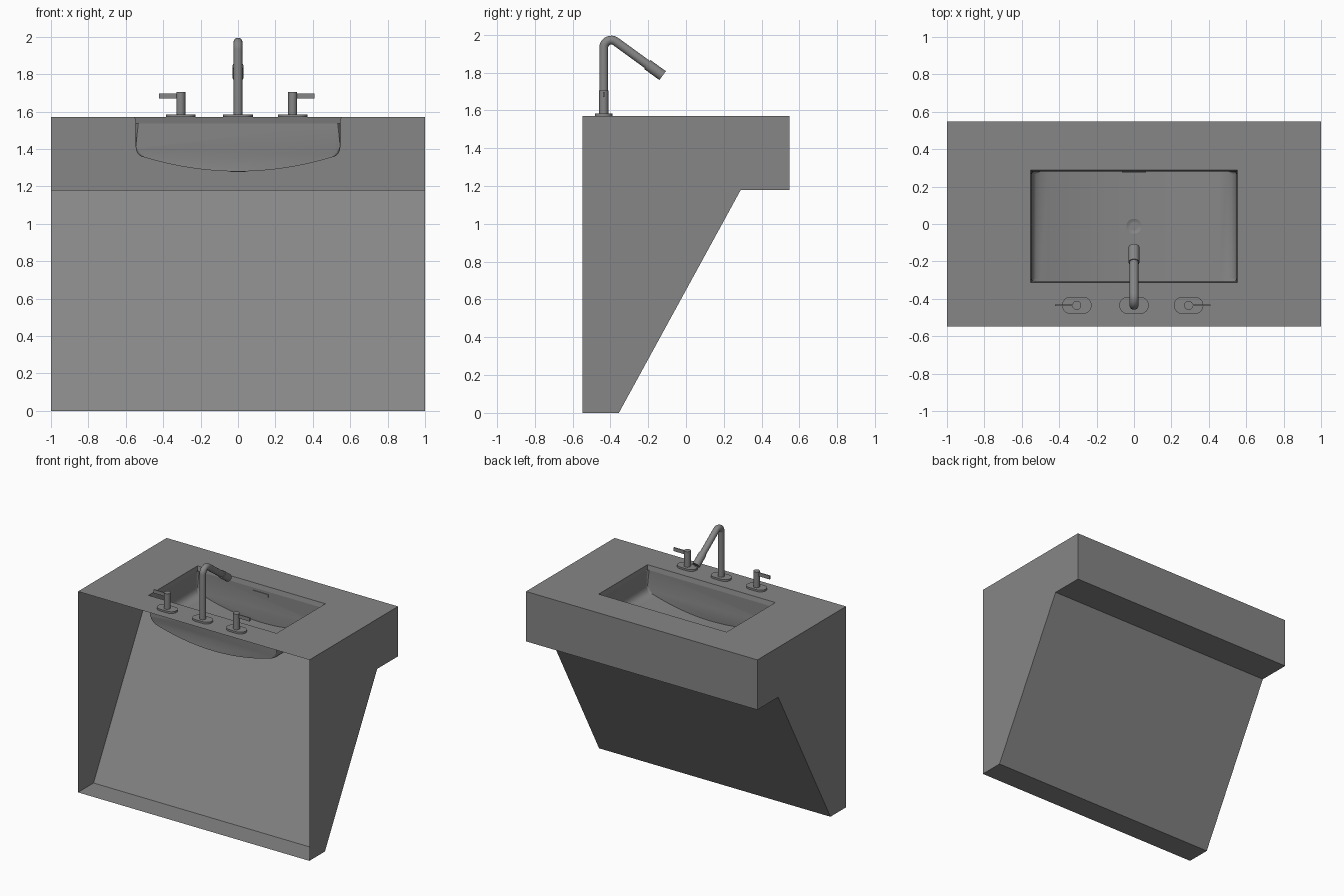
import bpy, bmesh, math
from mathutils import Vector

if "Cube" in bpy.data.objects:
    bpy.data.objects.remove(bpy.data.objects["Cube"], do_unlink=True)

GREY = (0.24, 0.24, 0.24, 1)
mat = bpy.data.materials.new("mid grey")
mat.use_nodes = True
mat.diffuse_color = GREY
mat.node_tree.nodes["Principled BSDF"].inputs["Base Color"].default_value = GREY

TOP = 1.57        # counter height
HALF_Y = 0.547    # half depth
TAP_Y = -0.435    # row of taps


def finish(name, bm, smooth=False):
    """Turn a bmesh into a named, coloured object."""
    me = bpy.data.meshes.new(name)
    bm.to_mesh(me)
    bm.free()
    ob = bpy.data.objects.new(name, me)
    bpy.context.collection.objects.link(ob)
    me.materials.append(mat)
    if smooth:
        bpy.ops.object.select_all(action='DESELECT')
        ob.select_set(True)
        bpy.context.view_layer.objects.active = ob
        bpy.ops.object.shade_smooth_by_angle(angle=math.radians(35))
    return ob


def bridge(bm, a, b):
    for i in range(len(a)):
        j = (i + 1) % len(a)
        bm.faces.new((a[i], a[j], b[j], b[i]))


def rect(bm, x, y0, y1, z):
    return [bm.verts.new(p) for p in
            ((-x, y0, z), (x, y0, z), (x, y1, z), (-x, y1, z))]


def prism(bm, outline, direction):
    """Extrude a closed outline into a solid; returns the two rings."""
    a = [bm.verts.new(p) for p in outline]
    b = [bm.verts.new(Vector(p) + Vector(direction)) for p in outline]
    bm.faces.new(a)
    bm.faces.new(b[::-1])
    bridge(bm, a, b)
    return a, b


def rod(name, start, end, radius, inner=0):
    """Round bar between two points, with an optional recessed end."""
    start, end = Vector(start), Vector(end)
    axis = end - start
    u = Vector((1, 0, 0))
    v = axis.normalized().cross(u)
    ring = [start + radius * (u * math.cos(t) + v * math.sin(t))
            for t in (math.tau * i / 24 for i in range(24))]
    bm = bmesh.new()
    prism(bm, ring, axis)
    bmesh.ops.recalc_face_normals(bm, faces=bm.faces)
    if inner:
        cap = max((f for f in bm.faces if len(f.verts) > 4),
                  key=lambda f: f.calc_center_median().dot(axis))
        bmesh.ops.inset_region(bm, faces=[cap], thickness=radius - inner, depth=-0.006)
    return finish(name, bm, True)


# Cabinet shell: thin panels, open on the wall side
bm = bmesh.new()
profile = [(-HALF_Y, 0), (-0.355, 0), (0.29, 1.18), (HALF_Y, 1.18),
           (HALF_Y, TOP), (-HALF_Y, TOP)]
left = [bm.verts.new((1, y, z)) for y, z in profile]
right = [bm.verts.new((-1, y, z)) for y, z in profile]
bm.faces.new(left)
bm.faces.new(right[::-1])
for i in range(4):
    bm.faces.new((left[i], right[i], right[i + 1], left[i + 1]))
# Counter top around the basin opening, with a short sloping rim
outer = [right[5], left[5], left[4], right[4]]
hole = rect(bm, 0.553, -0.314, 0.289, TOP)
rim = rect(bm, 0.547, -0.306, 0.281, 1.535)
bridge(bm, outer, hole)
bridge(bm, hole, rim)
bmesh.ops.recalc_face_normals(bm, faces=bm.faces)
finish("counter_shell", bm)

# Basin: bowed floor, softened edges, open top
half = [(0.5 * i / 12, 1.28 + 0.075 * (i / 12) ** 2) for i in range(13)]
half += [(0.5 + 0.047 * math.sin(t), 1.41 - 0.055 * math.cos(t))
         for t in (math.radians(d) for d in (30, 50, 70, 90))]
half.append((0.547, 1.535))
outline = [(-x, -0.306, z) for x, z in half[:0:-1]] + [(x, -0.306, z) for x, z in half]
bm = bmesh.new()
prism(bm, outline, (0, 0.587, 0))
bm.faces.ensure_lookup_table()
lid = [f for f in bm.faces if all(v.co.z > 1.53 for v in f.verts)]
caps = [f for f in bm.faces if len(f.verts) > 4]
edges = {e for f in caps for e in f.edges if not any(e in t.edges for t in lid)}
bmesh.ops.bevel(bm, geom=list(edges), offset=0.014, segments=3, profile=0.5,
                affect='EDGES', clamp_overlap=True)
lid = [f for f in bm.faces if all(v.co.z > 1.53 for v in f.verts)]
bmesh.ops.delete(bm, geom=lid, context='FACES')
bmesh.ops.recalc_face_normals(bm, faces=bm.faces)
bmesh.ops.reverse_faces(bm, faces=bm.faces)
finish("basin", bm, True)

# Drain and overflow slot
rod("drain_ring", (0, -0.012, 1.278), (0, -0.012, 1.287), 0.04, 0.027)
rod("drain_plug", (0, -0.012, 1.278), (0, -0.012, 1.286), 0.022)
bm = bmesh.new()
prism(bm, [(-0.065, 0.284, 1.49), (0.065, 0.284, 1.49),
           (0.065, 0.284, 1.515), (-0.065, 0.284, 1.515)], (0, -0.008, 0))
bmesh.ops.recalc_face_normals(bm, faces=bm.faces)
finish("overflow_plate", bm)


def base_plate(name, cx):
    """Stadium shaped plate under a tap."""
    r, reach = 0.046, 0.033
    pts = []
    for i in range(26):
        side = 1 if i < 13 else -1
        t = math.pi * ((i % 13) / 12 - 0.5) + (0 if side > 0 else math.pi)
        pts.append((cx + side * reach + r * math.cos(t), TAP_Y + r * math.sin(t), TOP))
    bm = bmesh.new()
    prism(bm, pts, (0, 0, 0.014))
    bmesh.ops.recalc_face_normals(bm, faces=bm.faces)
    finish(name, bm, True)


# Spout: upright pipe with a rounded bend sloping down to the nozzle
base_plate("spout_base", 0)
slope = math.radians(36)
bend, corner = 0.04, Vector((0, TAP_Y, 2.01))
down = Vector((0, math.cos(slope), -math.sin(slope)))
turn = math.pi / 2 + slope
tangent = bend * math.tan(turn / 2)
centre = corner + Vector((0, bend, -tangent))
path = [Vector((0, TAP_Y, TOP))]
path += [centre + bend * Vector((0, -math.cos(turn * i / 12), math.sin(turn * i / 12)))
         for i in range(13)]
tip = corner + down * 0.385
path.append(tip - down * 0.09)
curve = bpy.data.curves.new("spout", 'CURVE')
curve.dimensions = '3D'
curve.bevel_depth = 0.024
curve.bevel_resolution = 5
curve.use_fill_caps = True
spline = curve.splines.new('POLY')
spline.points.add(len(path) - 1)
for point, co in zip(spline.points, path):
    point.co = (*co, 1)
curve.materials.append(mat)
bpy.context.collection.objects.link(bpy.data.objects.new("spout", curve))
rod("spout_nozzle", tip - down * 0.1, tip, 0.029, 0.022)

# Two handles with thin levers pointing outwards
for side, cx, label in ((1, 0.292, "left"), (-1, -0.306, "right")):
    base_plate(label + "_handle_base", cx)
    rod(label + "_handle_post", (cx, TAP_Y, TOP), (cx, TAP_Y, 1.705), 0.024)
    bm = bmesh.new()
    a, b = cx, cx + side * 0.116
    prism(bm, [(a, TAP_Y - 0.004, 1.67), (b, TAP_Y - 0.004, 1.67),
               (b, TAP_Y - 0.004, 1.698), (a, TAP_Y - 0.004, 1.698)], (0, 0.008, 0))
    bmesh.ops.recalc_face_normals(bm, faces=bm.faces)
    finish(label + "_handle_lever", bm)
